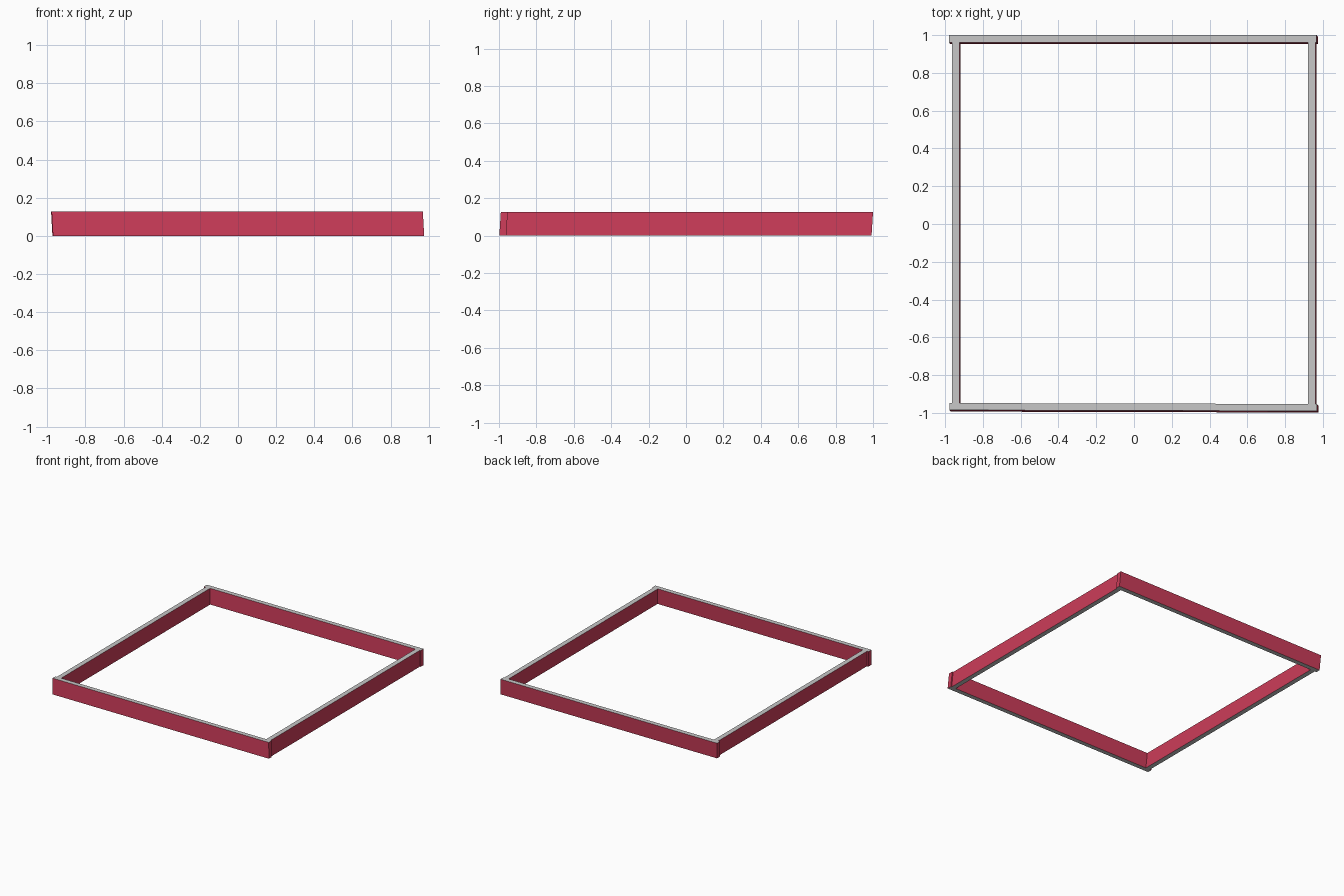
import bpy, bmesh

if "Cube" in bpy.data.objects:
    bpy.data.objects.remove(bpy.data.objects["Cube"])

H = 0.127            # bar height
LEAN = (-0.007, 0.008)  # the tops lean slightly left and back


def material(name, rgb):
    m = bpy.data.materials.new(name)
    m.diffuse_color = (*rgb, 1)
    m.use_nodes = True
    m.node_tree.nodes["Principled BSDF"].inputs["Base Color"].default_value = m.diffuse_color
    return m


red = material("crimson red", (0.60, 0.045, 0.10))
grey = material("light grey", (0.57, 0.57, 0.57))


def bar(name, x0, x1, y0, y1, skew=0.0):
    """Leaning bar from its base rectangle; skew drops the right end in y."""
    bm = bmesh.new()
    bmesh.ops.create_cube(bm, size=1)
    for v in bm.verts:
        top = v.co.z > 0
        x = x1 if v.co.x > 0 else x0
        y = (y1 if v.co.y > 0 else y0) - (skew if v.co.x > 0 else 0)
        v.co = (x + LEAN[0] * top, y + LEAN[1] * top, H * top)
    bm.normal_update()
    # grey top and bottom, red sides
    for f in bm.faces:
        f.material_index = 1 if abs(f.normal.z) > 0.7 else 0
    me = bpy.data.meshes.new(name)
    bm.to_mesh(me)
    bm.free()
    me.materials.append(red)
    me.materials.append(grey)
    bpy.context.collection.objects.link(bpy.data.objects.new(name, me))


# Front and back rails overrun the side rails a little
bar("front_rail", -0.970, 0.976, -0.993, -0.956, 0.005)
bar("back_rail", -0.973, 0.974, 0.954, 0.992)
# Side rails
bar("left_rail", -0.957, -0.918, -0.965, 0.956)
bar("right_rail", 0.928, 0.967, -0.965, 0.956)
